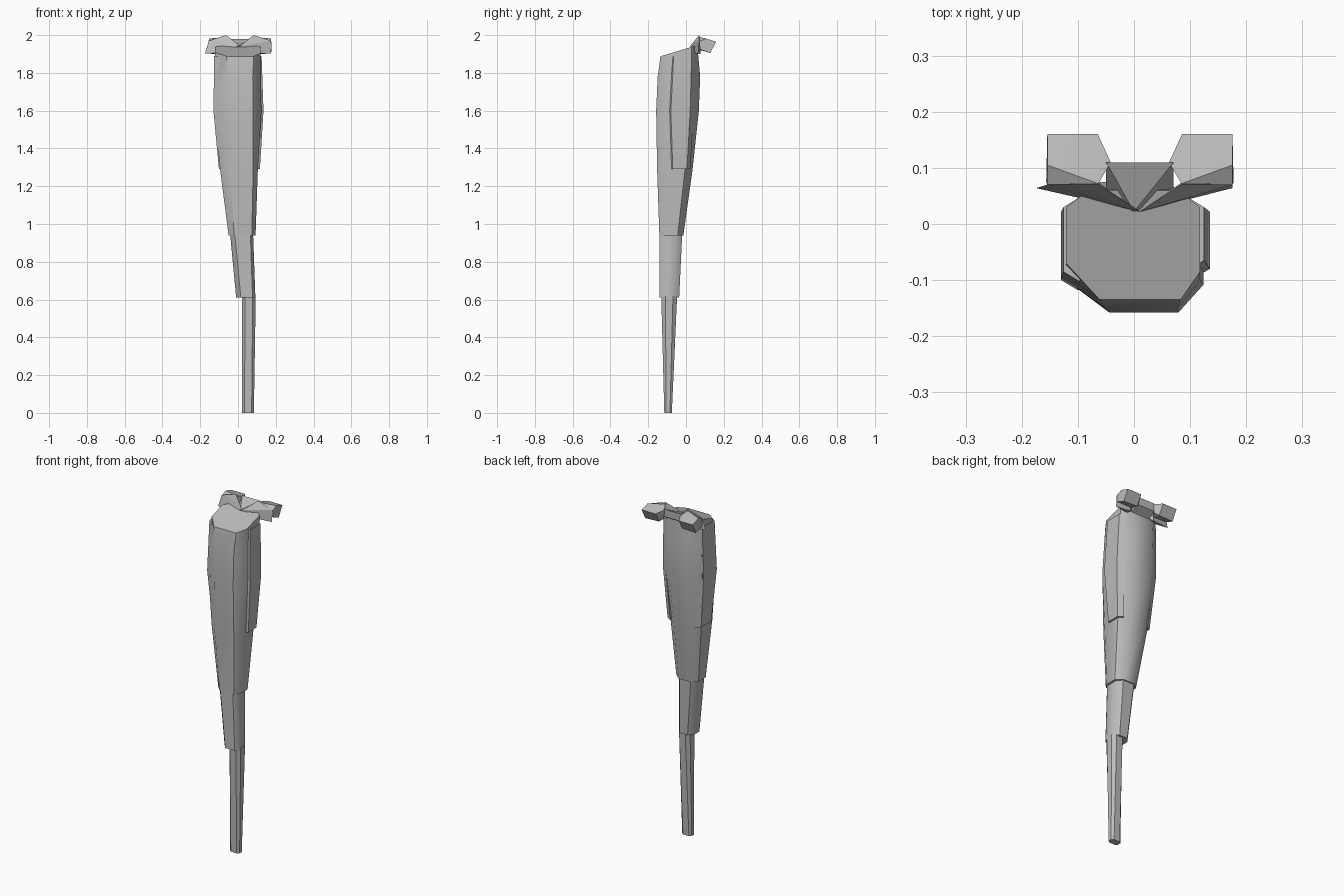
import bpy, bmesh, math

grey = bpy.data.materials.new("plain grey")
grey.diffuse_color = (0.5, 0.5, 0.5, 1)


def finish(name, bm, angle):
    bmesh.ops.recalc_face_normals(bm, faces=bm.faces)
    me = bpy.data.meshes.new(name)
    bm.to_mesh(me)
    bm.free()
    me.materials.append(grey)
    ob = bpy.data.objects.new(name, me)
    bpy.context.collection.objects.link(ob)
    bpy.ops.object.select_all(action='DESELECT')
    ob.select_set(True)
    bpy.context.view_layer.objects.active = ob
    bpy.ops.object.shade_smooth_by_angle(angle=math.radians(angle))
    return ob


def ring(x0, x1, y0, y1, fl, fr, br, bl, z, slope=0):
    """Chamfered rectangle; each corner has its own (dx, dy) cut."""
    pts = [(x0 + fl[0], y0), (x1 - fr[0], y0), (x1, y0 + fr[1]), (x1, y1 - br[1]),
           (x1 - br[0], y1), (x0 + bl[0], y1), (x0, y1 - bl[1]), (x0, y0 + fl[1])]
    return [(x, y, z + slope * (y - y0)) for x, y in pts]


def loft(name, rings, angle=40):
    bm = bmesh.new()
    rows = [[bm.verts.new(p) for p in r] for r in rings]
    for a, b in zip(rows, rows[1:]):
        n = len(a)
        for i in range(n):
            j = (i + 1) % n
            bm.faces.new((a[i], a[j], b[j], b[i]))
    bm.faces.new(rows[0][::-1])
    bm.faces.new(rows[-1])
    return finish(name, bm, angle)


def hull(bm, pts):
    vs = [bm.verts.new(p) for p in pts]
    res = bmesh.ops.convex_hull(bm, input=vs)
    loose = [v for v in vs if v.is_valid and not v.link_faces]
    bmesh.ops.delete(bm, geom=loose, context='VERTS')


# thin lower shaft
c, d = (0.012, 0.010), (0.016, 0.022)
loft("lower_shaft", [
    ring(0.022, 0.084, -0.115, -0.075, c, c, c, c, 0.0),
    ring(0.022, 0.094, -0.131, -0.047, d, d, d, d, 0.62)])

# middle sleeve
c = (0.025, 0.030)
loft("middle_sleeve", [
    ring(-0.010, 0.092, -0.140, -0.036, c, (0.015, 0.02), c, c, 0.612),
    ring(-0.042, 0.080, -0.141, -0.020, c, (0.015, 0.02), c, c, 0.95)])

# upper sleeve, swelling towards its sloped top
loft("upper_sleeve", [
    ring(-0.050, 0.093, -0.141, -0.014, (0.03, 0.03), (0.02, 0.03), (0.035, 0.03), (0.035, 0.03), 0.94),
    ring(-0.095, 0.105, -0.153, 0.035, (0.05, 0.045), (0.025, 0.04), (0.05, 0.04), (0.05, 0.04), 1.29),
    ring(-0.124, 0.124, -0.158, 0.068, (0.08, 0.06), (0.045, 0.05), (0.06, 0.04), (0.06, 0.04), 1.60),
    ring(-0.122, 0.118, -0.150, 0.075, (0.07, 0.06), (0.04, 0.05), (0.06, 0.045), (0.06, 0.045), 1.78),
    ring(-0.121, 0.118, -0.135, 0.060, (0.06, 0.065), (0.035, 0.05), (0.04, 0.03), (0.04, 0.03), 1.888, 0.3)])

# raised plates on both sides
for name, s, x, front in (("right_plate", 1, (0.116, 0.135, 0.125), -0.080),
                          ("left_plate", -1, (0.101, 0.130, 0.126), -0.100)):
    rows = []
    for z, w, y0, y1 in ((1.29, x[0], front + 0.01, 0.005), (1.60, x[1], front, 0.022),
                         (1.89, x[2], front + 0.015, 0.030)):
        rows.append([(s * w, y0, z), (s * w, y1, z),
                     (s * (w - 0.03), y1 + 0.018, z), (s * (w - 0.03), y0 - 0.018, z)])
    loft(name, rows, 30)

# two hooked lugs at the back of the top
cx = 0.0105
for name, s in (("right_lug", 1), ("left_lug", -1)):
    bm = bmesh.new()
    # square block at the back
    block = [(0.074, 0.072, 1.99), (0.165, 0.070, 1.965), (0.165, 0.105, 1.982),
             (0.165, 0.160, 1.965), (0.075, 0.160, 1.965), (0.075, 0.128, 1.908),
             (0.165, 0.128, 1.905), (0.167, 0.075, 1.925), (0.052, 0.110, 1.975),
             (0.055, 0.110, 1.925), (0.074, 0.080, 1.920)]
    # wedge joining it to the sleeve
    root = [(0.0, 0.022, 1.943), (0.073, 0.070, 2.0), (0.165, 0.070, 1.970),
            (0.165 if s > 0 else 0.185, 0.064, 1.902), (0.080, 0.078, 1.900),
            (0.075, 0.045, 1.905)]
    for pts in (block, root):
        hull(bm, [(cx + s * x, y, z) for x, y, z in pts])
    finish(name, bm, 25)

# bridge between the lugs
bm = bmesh.new()
hull(bm, [(0.0, 0.022, 1.943)] + [(cx + s * w, y, z) for s in (-1, 1)
     for w, y, z in ((0.06, 0.110, 1.98), (0.055, 0.108, 1.935), (0.06, 0.050, 1.90))])
finish("lug_bridge", bm, 25)
